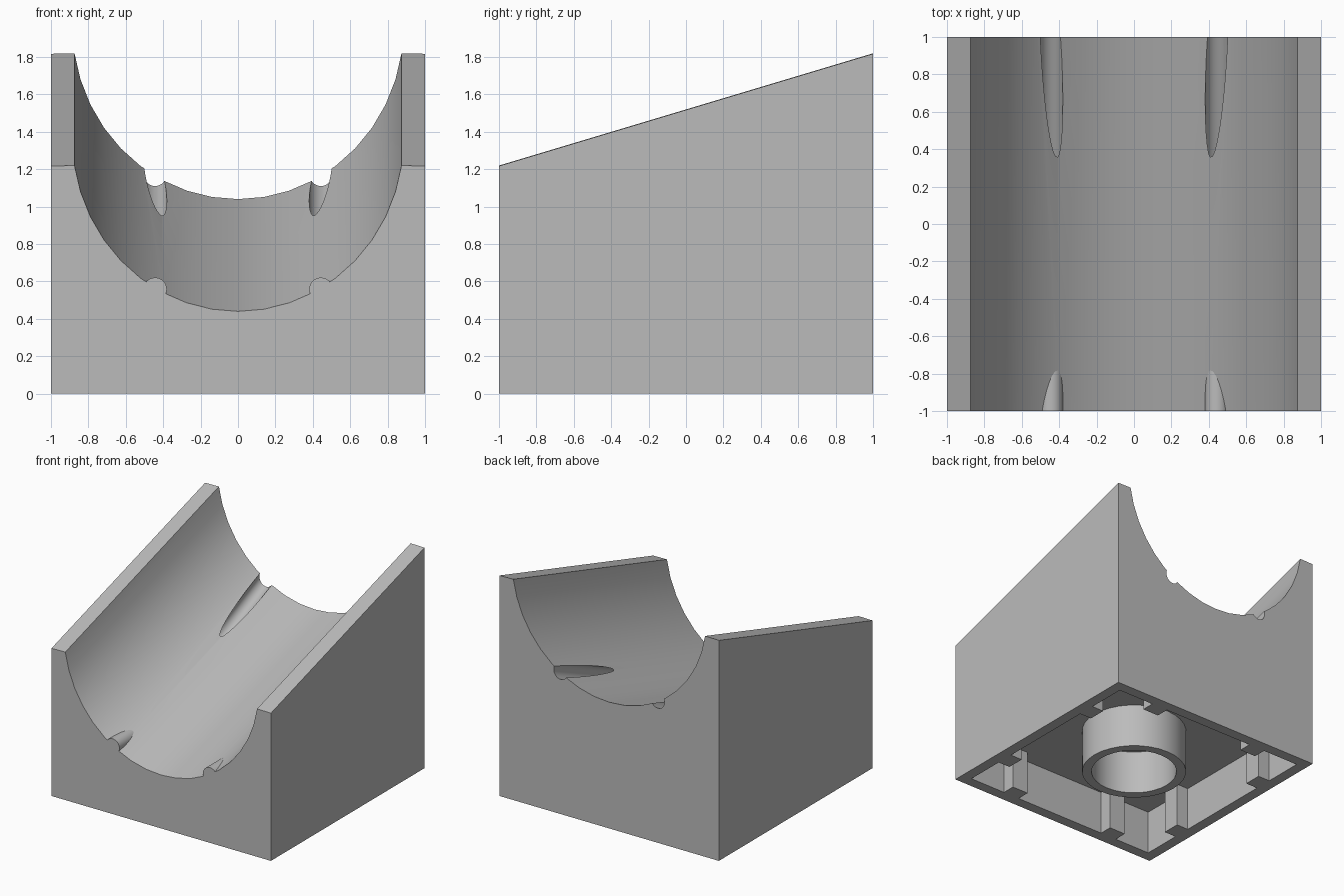
import bpy
import bmesh
from math import sin, cos, radians
from mathutils import Vector, Matrix

cube = bpy.data.objects.get("Cube")
if cube:
    bpy.data.objects.remove(cube, do_unlink=True)

GREY = (0.5, 0.5, 0.5, 1.0)
grey = bpy.data.materials.new("light grey")
grey.use_nodes = True
grey.diffuse_color = GREY
grey.node_tree.nodes["Principled BSDF"].inputs["Base Color"].default_value = GREY

RIM, RISE = 1.217, 0.6           # front rim height, extra height at the back
CEILING, WALL = 0.37, 0.09       # underside cavity
PIN_X, PIN_Z, PIN_R = 0.443, 0.558, 0.0625


def finish(name, bm):
    bmesh.ops.recalc_face_normals(bm, faces=bm.faces)
    mesh = bpy.data.meshes.new(name)
    bm.to_mesh(mesh)
    bm.free()
    mesh.materials.append(grey)
    obj = bpy.data.objects.new(name, mesh)
    bpy.context.collection.objects.link(obj)
    return obj


def box(name, low, high):
    low, high = Vector(low), Vector(high)
    bm = bmesh.new()
    matrix = Matrix.Translation((low + high) / 2) @ Matrix.Diagonal((*(high - low), 1))
    bmesh.ops.create_cube(bm, size=1, matrix=matrix)
    return finish(name, bm)


def rod(name, start, end, radius):
    start, end = Vector(start), Vector(end)
    axis = end - start
    turn = axis.to_track_quat("Z", "Y").to_matrix().to_4x4()
    bm = bmesh.new()
    bmesh.ops.create_cone(bm, cap_ends=True, segments=32, radius1=radius, radius2=radius,
                          depth=axis.length, matrix=Matrix.Translation((start + end) / 2) @ turn)
    return finish(name, bm)


def cut(obj, cutter):
    cutter.hide_render = True
    mod = obj.modifiers.new("cut", "BOOLEAN")
    mod.operation, mod.solver, mod.object = "DIFFERENCE", "EXACT", cutter
    bpy.context.view_layer.objects.active = obj
    bpy.ops.object.modifier_apply(modifier=mod.name)
    bpy.data.objects.remove(cutter, do_unlink=True)


def smooth(obj):
    bpy.ops.object.select_all(action="DESELECT")
    obj.select_set(True)
    bpy.context.view_layer.objects.active = obj
    bpy.ops.object.shade_smooth_by_angle(angle=radians(30))


# Body: a block with a round channel that climbs towards the back
channel = [(0.885 * sin(radians(a)), 1.364 - 0.924 * cos(radians(a)))
           for a in range(81, -82, -9)]
profile = [(-1, 0), (1, 0), (1, RIM)] + channel + [(-1, RIM)]
bm = bmesh.new()
front = [bm.verts.new((x, -1, z)) for x, z in profile]
back = [bm.verts.new((x, 1, z + RISE if z > 0 else 0)) for x, z in profile]
bm.faces.new(front)
bm.faces.new(back)
for i in range(len(profile)):
    j = (i + 1) % len(profile)
    bm.faces.new((front[i], front[j], back[j], back[i]))
body = finish("channel_block", bm)

# Hollow underside and the two sloping sockets at the back
inner = 1 - WALL
cut(body, box("cavity_cutter", (-inner, -inner, -0.2), (inner, inner, CEILING)))
for side in (-1, 1):
    x = side * PIN_X
    cut(body, rod("socket_cutter", (x, 0.25, 0.848), (x, 1.1, 1.222), PIN_R))
smooth(body)

# Short level pins half sunk in the front of the channel
for side, label in ((-1, "right"), (1, "left")):
    x = side * PIN_X
    smooth(rod(label + "_pin", (x, -1, PIN_Z), (x, -0.7, PIN_Z), PIN_R))

# Tube under the block
tube = rod("underside_tube", (0, 0, 0), (0, 0, CEILING + 0.01), 0.41)
cut(tube, rod("tube_cutter", (0, 0, -0.1), (0, 0, CEILING), 0.335))
smooth(tube)

# Grip ribs, two on each inner wall
for side in (-1, 1):
    for mid in (-0.5, 0.5):
        near, far = sorted((side * 0.8, side * (inner + 0.01)))
        a, b = mid - 0.075, mid + 0.075
        box("side_rib", (near, a, 0), (far, b, CEILING + 0.01))
        box("end_rib", (a, near, 0), (b, far, CEILING + 0.01))
